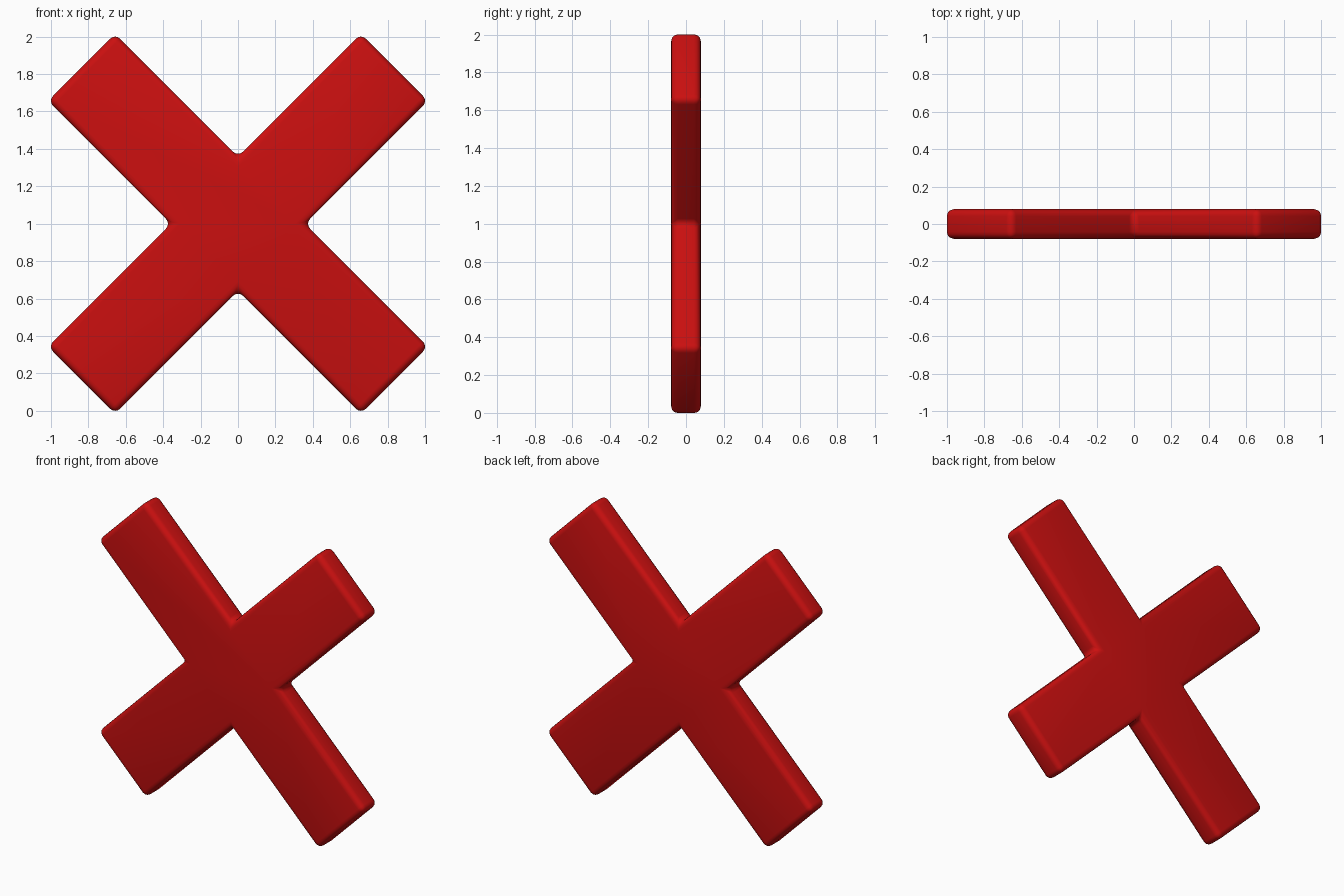
import bpy, bmesh, math

if "Cube" in bpy.data.objects:
    bpy.data.objects.remove(bpy.data.objects["Cube"])

# Single red material
red = bpy.data.materials.new("red")
red.diffuse_color = (0.6, 0.005, 0.005, 1)
red.use_nodes = True
red.node_tree.nodes["Principled BSDF"].inputs["Base Color"].default_value = red.diffuse_color

R = 0.037                              # edge rounding radius
HALF_T = 0.079                         # half thickness
W = 0.359 / math.sqrt(2)               # arm half width
L = (1 + R * (math.sqrt(2) - 1) + 0.657) / math.sqrt(2)   # arm length from centre

# Cross outline: one arm repeated by quarter turns, tilted 45 degrees
bm = bmesh.new()
verts = []
for i in range(4):
    a = math.radians(45 + 90 * i)
    c, s = math.cos(a), math.sin(a)
    for u, v in ((L, -W), (L, W), (W, W)):
        verts.append(bm.verts.new((u * c - v * s, -HALF_T, 1 + u * s + v * c)))
face = bm.faces.new(verts)

# Extrude to thickness
ext = bmesh.ops.extrude_face_region(bm, geom=[face], use_keep_orig=True)
bmesh.ops.translate(bm, vec=(0, 2 * HALF_T, 0),
                    verts=[g for g in ext["geom"] if isinstance(g, bmesh.types.BMVert)])
bmesh.ops.recalc_face_normals(bm, faces=bm.faces[:])

# Round every edge
bmesh.ops.bevel(bm, geom=bm.edges[:], offset=R, offset_type='OFFSET', segments=4,
                profile=0.5, affect='EDGES', clamp_overlap=True)
bmesh.ops.recalc_face_normals(bm, faces=bm.faces[:])

mesh = bpy.data.meshes.new("cross_mark")
bm.to_mesh(mesh)
bm.free()
mesh.materials.append(red)
obj = bpy.data.objects.new("cross_mark", mesh)
bpy.context.collection.objects.link(obj)
bpy.context.view_layer.objects.active = obj
obj.select_set(True)
bpy.ops.object.shade_smooth_by_angle(angle=math.radians(40))
